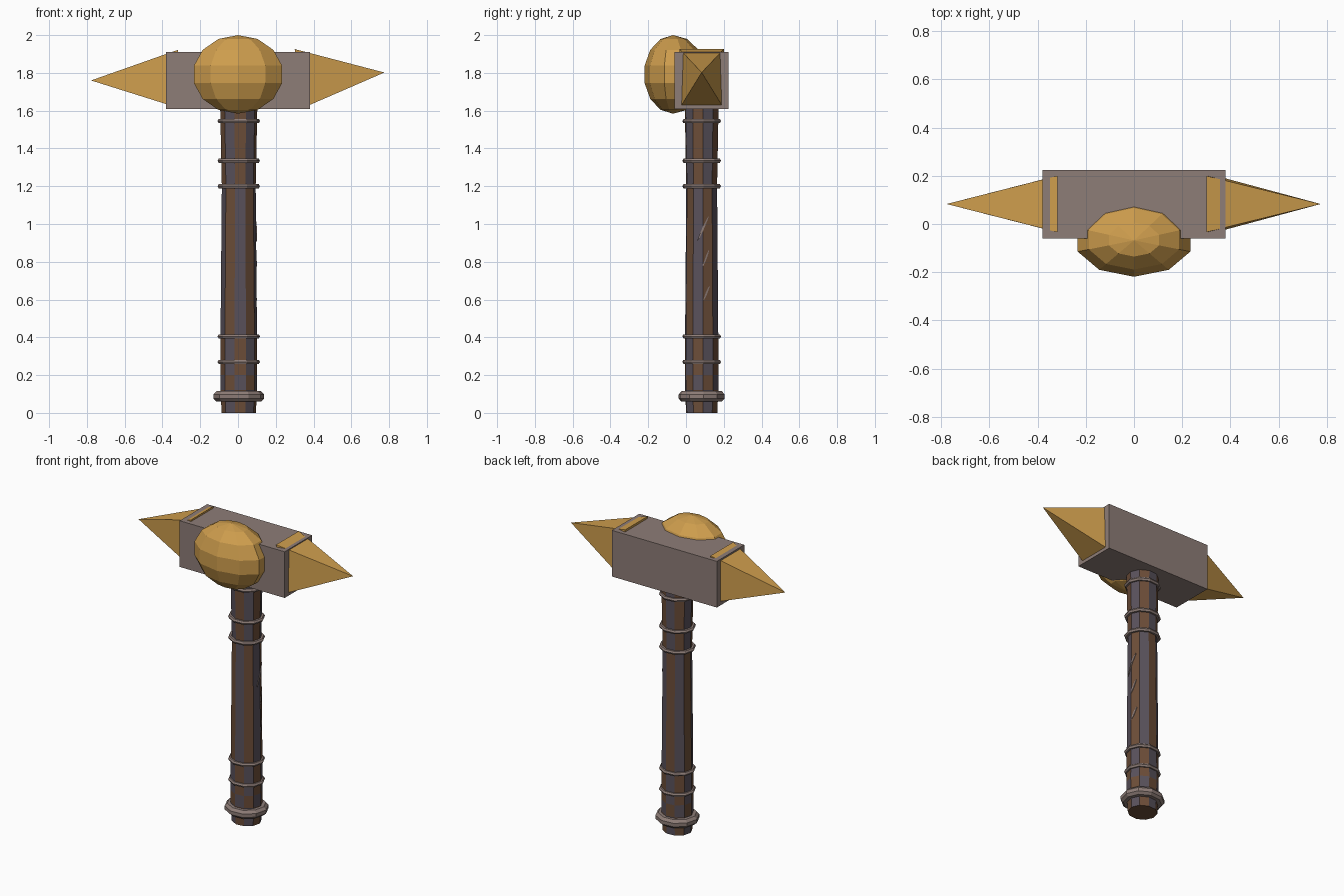
import bpy, bmesh, math
from mathutils import Vector

if "Cube" in bpy.data.objects:
    bpy.data.objects.remove(bpy.data.objects["Cube"])

SIDES = 10
AXIS = (0.004, 0.083)      # handle axis in x, y
TURN = math.radians(-103)  # start angle, puts one flat towards the front


def material(name, rgb):
    m = bpy.data.materials.new(name)
    m.diffuse_color = (*rgb, 1)
    m.use_nodes = True
    m.node_tree.nodes["Principled BSDF"].inputs["Base Color"].default_value = m.diffuse_color
    return m


gold = material("gold", (0.62, 0.34, 0.075))
stone = material("warm grey metal", (0.27, 0.205, 0.185))
brown = material("brown wood", (0.15, 0.075, 0.04))
slate = material("slate wood", (0.10, 0.083, 0.105))


def finish(name, bm, *mats):
    bmesh.ops.recalc_face_normals(bm, faces=bm.faces[:])
    mesh = bpy.data.meshes.new(name)
    bm.to_mesh(mesh)
    bm.free()
    for m in mats:
        mesh.materials.append(m)
    ob = bpy.data.objects.new(name, mesh)
    bpy.context.collection.objects.link(ob)
    return ob


def ring(bm, r, z):
    return [bm.verts.new((AXIS[0] + r * math.cos(TURN + math.tau * i / SIDES),
                          AXIS[1] + 0.93 * r * math.sin(TURN + math.tau * i / SIDES), z))
            for i in range(SIDES)]


def bridge(bm, a, b, pick=None):
    for i in range(SIDES):
        j = (i + 1) % SIDES
        f = bm.faces.new((a[i], a[j], b[j], b[i]))
        if pick is not None:
            f.material_index = (i + pick) % 2


def closed_band(name, profile):
    # closed cross-section swept round the handle
    bm = bmesh.new()
    rings = [ring(bm, r, z) for r, z in profile]
    for k, a in enumerate(rings):
        bridge(bm, a, rings[(k + 1) % len(rings)])
    return finish(name, bm, stone)


# Handle: tapered shaft with staggered two-tone planks
bm = bmesh.new()
levels = [(0.091, 0), (0.097, 0.12), (0.098, 0.2), (0.097, 0.405), (0.09, 1.2), (0.099, 1.63)]
parity = [0, 1, 0, 1, 0]
rings = [ring(bm, r, z) for r, z in levels]
for a, b, p in zip(rings, rings[1:], parity):
    bridge(bm, a, b, p)
bm.faces.new(rings[0])
bm.faces.new(rings[-1])
finish("handle", bm, brown, slate)

# Thin bands and the heavy collar at the foot
for k, z in enumerate((0.27, 0.405, 1.2, 1.335, 1.545)):
    closed_band(f"handle_band_{k + 1}",
                [(0.1 + 0.013 * math.cos(math.tau * i / 6), z + 0.013 * math.sin(math.tau * i / 6))
                 for i in range(6)])
closed_band("foot_collar", [(0.085, 0.06), (0.118, 0.06), (0.134, 0.075),
                            (0.134, 0.098), (0.118, 0.115), (0.085, 0.115)])

# Slanted scratches on the right of the handle
for k, (y0, z0, y1, z1) in enumerate(((0.06, 0.91, 0.12, 1.04),
                                      (0.09, 0.78, 0.122, 0.86),
                                      (0.093, 0.6, 0.125, 0.67))):
    bm = bmesh.new()
    n = 6
    rows = []
    for i in range(n + 1):
        t = i / n
        y, z = y0 + (y1 - y0) * t, z0 + (z1 - z0) * t
        # follow the flats that meet near the middle of the right side
        x = 0.0955 - 0.42 * max(0, y - 0.096)
        w = 0.012 * math.sin(math.pi * (0.1 + 0.8 * t))
        rows.append([bm.verts.new((x + dx, y, z + dz))
                     for dx, dz in ((0, -w), (0.004, -w), (0.004, w), (0, w))])
    for a, b in zip(rows, rows[1:]):
        for i in range(4):
            j = (i + 1) % 4
            bm.faces.new((a[i], a[j], b[j], b[i]))
    bm.faces.new(rows[0])
    bm.faces.new(rows[-1])
    finish(f"scratch_{k + 1}", bm, stone)

# Head block
bm = bmesh.new()
bmesh.ops.create_cube(bm, size=1)
for v in bm.verts:
    v.co = Vector((v.co.x * 0.76, v.co.y * 0.284 + 0.082, v.co.z * 0.302 + 1.76))
finish("head_block", bm, stone)


# Pyramid spikes, slightly tilted, their base edges showing above the block
def spike(name, tip, top, bottom):
    bm = bmesh.new()
    base = [bm.verts.new((x, 0.083 + s * 0.117, z))
            for (x, z), s in ((top, -1), (top, 1), (bottom, 1), (bottom, -1))]
    apex = bm.verts.new((tip[0], 0.083, tip[1]))
    bm.faces.new(base)
    for i in range(4):
        bm.faces.new((base[i], base[(i + 1) % 4], apex))
    finish(name, bm, gold)


spike("left_spike", (-0.778, 1.76), (-0.318, 1.922), (-0.32, 1.616))
spike("right_spike", (0.775, 1.802), (0.3, 1.926), (0.34, 1.613))

# Faceted boss on the front of the head
bm = bmesh.new()
bmesh.ops.create_uvsphere(bm, u_segments=10, v_segments=7, radius=1)
for v in bm.verts:
    a = math.atan2(v.co.y, v.co.x)
    r = math.hypot(v.co.x, v.co.y)
    k = round((a + math.pi / 2) / (math.pi / 5)) * math.pi / 5 - math.pi / 2
    x, y = r * math.cos(k), r * math.sin(k)
    v.co = Vector((x * 0.252, y * (0.155 if y < 0 else 0.172) - 0.068, v.co.z * 0.208 + 1.792))
finish("front_boss", bm, gold)
